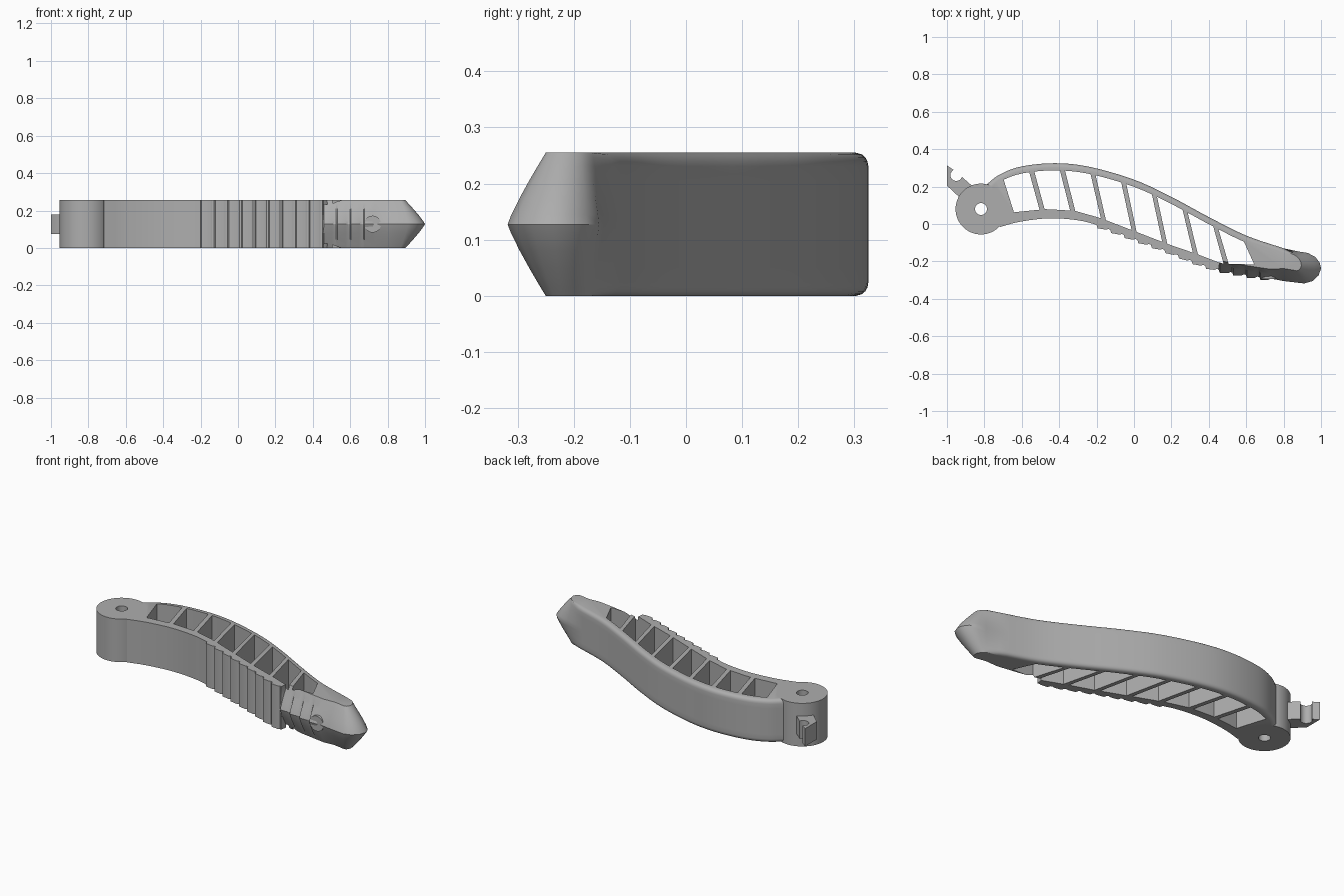
import bpy, bmesh, math
from mathutils import Vector

if "Cube" in bpy.data.objects:
    bpy.data.objects.remove(bpy.data.objects["Cube"])

H = 0.255
HUB = (-0.818, 0.08)

grey = bpy.data.materials.new("plain_grey")
grey.use_nodes = True
grey.diffuse_color = (0.42, 0.42, 0.42, 1)
grey.node_tree.nodes["Principled BSDF"].inputs["Base Color"].default_value = (0.42, 0.42, 0.42, 1)


def make_object(name, bm):
    bmesh.ops.recalc_face_normals(bm, faces=bm.faces)
    mesh = bpy.data.meshes.new(name)
    bm.to_mesh(mesh)
    bm.free()
    mesh.materials.append(grey)
    ob = bpy.data.objects.new(name, mesh)
    bpy.context.collection.objects.link(ob)
    return ob


def loft(name, rings):
    bm = bmesh.new()
    loops = [[bm.verts.new(p) for p in ring] for ring in rings]
    for a, b in zip(loops, loops[1:]):
        for i in range(len(a)):
            j = (i + 1) % len(a)
            bm.faces.new((a[i], a[j], b[j], b[i]))
    bm.faces.new(loops[0])
    bm.faces.new(loops[-1])
    return make_object(name, bm)


def prism(name, outline, z0, z1):
    return loft(name, [[(x, y, z) for x, y in outline] for z in (z0, z1)])


def circle(centre, r, n):
    return [(centre[0] + r * math.cos(2 * math.pi * i / n),
             centre[1] + r * math.sin(2 * math.pi * i / n)) for i in range(n)]


def spline(points, steps=5):
    p = [Vector(q) for q in points]
    p = [2 * p[0] - p[1]] + p + [2 * p[-1] - p[-2]]
    out = []
    for a, b, c, d in zip(p, p[1:], p[2:], p[3:]):
        for k in range(steps):
            t = k / steps
            out.append(0.5 * (2 * b + (c - a) * t + (2 * a - 5 * b + 4 * c - d) * t * t
                              + (3 * b - a - 3 * c + d) * t ** 3))
    return out + [p[-2]]


def height_at(curve, x):
    for a, b in zip(curve, curve[1:]):
        if a[0] <= x <= b[0]:
            return a[1] + (b[1] - a[1]) * (x - a[0]) / (b[0] - a[0])
    return curve[-1][1] if x > curve[-1][0] else curve[0][1]


def boolean(target, tool, operation):
    mod = target.modifiers.new(operation, "BOOLEAN")
    mod.operation, mod.solver, mod.object = operation, "EXACT", tool
    bpy.context.view_layer.objects.active = target
    bpy.ops.object.modifier_apply(modifier=mod.name)
    bpy.data.objects.remove(tool)


# Guide curves of the handle: back, front and the inside of the front wall
back = spline([(-0.79, 0.21), (-0.717, 0.265), (-0.6, 0.308), (-0.42, 0.325), (-0.235, 0.305),
               (0, 0.237), (0.2, 0.145), (0.4, 0.037), (0.6, -0.062), (0.8, -0.13)])
front = spline([(-0.717, -0.016), (-0.61, 0.012), (-0.46, 0.03), (-0.315, 0.022), (-0.2, -0.005),
                (0, -0.078), (0.2, -0.152), (0.33, -0.205), (0.46, -0.245), (0.6, -0.272), (0.8, -0.302)])
inner = [(-0.7, 0.055), (-0.63, 0.064), (-0.47, 0.08), (-0.315, 0.07), (-0.18, 0.032),
         (0.015, -0.043), (0.18, -0.107), (0.34, -0.162), (0.47, -0.212), (0.7, -0.218)]

# Outline pairs: widest point and where it ends on the top and bottom faces, with edge style
section = []
for i, p in enumerate(back):
    d = back[min(i + 1, len(back) - 1)] - back[max(i - 1, 0)]
    n = Vector((d.y, -d.x)).normalized()
    section.append((p, p + n * 0.022, "round"))

# Blunt pointed tip
tip = [(0.88, -0.147, 0.86, -0.167), (0.93, -0.155, 0.872, -0.175), (0.97, -0.177, 0.884, -0.188),
       (0.993, -0.207, 0.893, -0.205), (1.0, -0.238, 0.895, -0.222), (0.987, -0.275, 0.89, -0.237),
       (0.955, -0.305, 0.882, -0.246), (0.91, -0.318, 0.87, -0.25), (0.8, -0.305, 0.8, -0.238)]
section += [(Vector(t[:2]), Vector(t[2:]), "slope") for t in tip]

# Stepped finger grip, sloped where it runs into the tip
grip = []
for i in range(13):
    x = -0.2 + 0.0725 * i
    for dx, drop in ((0, 0), (0.006, 0.016), (0.05, 0.008), (0.062, 0)):
        grip.append(Vector((x + dx, height_at(front, x + dx) - drop)))
for p in reversed(grip):
    if p.x > 0.455:
        section.append((p, Vector((p.x, height_at(front, p.x) + 0.05)), "slope"))
    else:
        section.append((p, p, "plain"))
section += [(p, p, "plain") for p in reversed(front) if p.x < -0.205]

levels = [0, 0.003, 0.008, 0.015, 0.024, 0.05, 0.08, 0.11, H / 2]
levels += [H - z for z in reversed(levels[:-1])]


def ring_at(z):
    edge = min(z, H - z)
    round_t = 1 - math.sqrt(max(0, 1 - max(0, 1 - edge / 0.024) ** 2))
    slope_t = (1 - edge / (H / 2)) ** 1.15
    amount = {"round": round_t, "slope": slope_t, "plain": 0}
    return [(*p.lerp(q, amount[s]), z) for p, q, s in section]


lever = loft("lever_handle", [ring_at(z) for z in levels])

# Pivot hub with its pin hole
boolean(lever, prism("pivot_hub", circle(HUB, 0.136, 64), 0, H), "UNION")
boolean(lever, prism("pin_cutter", circle(HUB, 0.032, 32), -0.1, H + 0.1), "DIFFERENCE")

# Slanted windows that leave ribs between them
for i in range(8):
    x0 = -0.697 + 0.164 * i
    top, bottom = [], []
    for k in range(5):
        x = x0 + 0.137 * k / 4
        top.append((x, height_at(back, x) - 0.038))
        xb = x + 0.055
        bottom.append((xb, height_at(inner, xb)))
    boolean(lever, prism("window_cutter", top + bottom[::-1], -0.1, H + 0.1), "DIFFERENCE")

# Small round stud at the end of the grip
bm = bmesh.new()
bmesh.ops.create_cone(bm, cap_ends=True, segments=32, radius1=0.045, radius2=0.045, depth=0.06)
for v in bm.verts:
    v.co = (v.co.x + 0.72, v.co.z - 0.264, v.co.y + H / 2)
stud = make_object("grip_stud", bm)

# Hooked latch behind the hub
hook = [(-0.85, 0.19), (-0.92, 0.252)]
hook += [(-0.95 + 0.032 * math.cos(a), 0.262 + 0.032 * math.sin(a))
         for a in (math.radians(-20 - 20 * k) for k in range(10))]
hook += [(-0.966, 0.29), (-1.0, 0.313), (-1.0, 0.205), (-0.93, 0.14), (-0.85, 0.12)]
latch = prism("hook_latch", hook, 0.075, 0.18)

for ob in (lever, stud, latch):
    bpy.ops.object.select_all(action="DESELECT")
    ob.select_set(True)
    bpy.context.view_layer.objects.active = ob
    bpy.ops.object.shade_smooth_by_angle(angle=math.radians(30))
